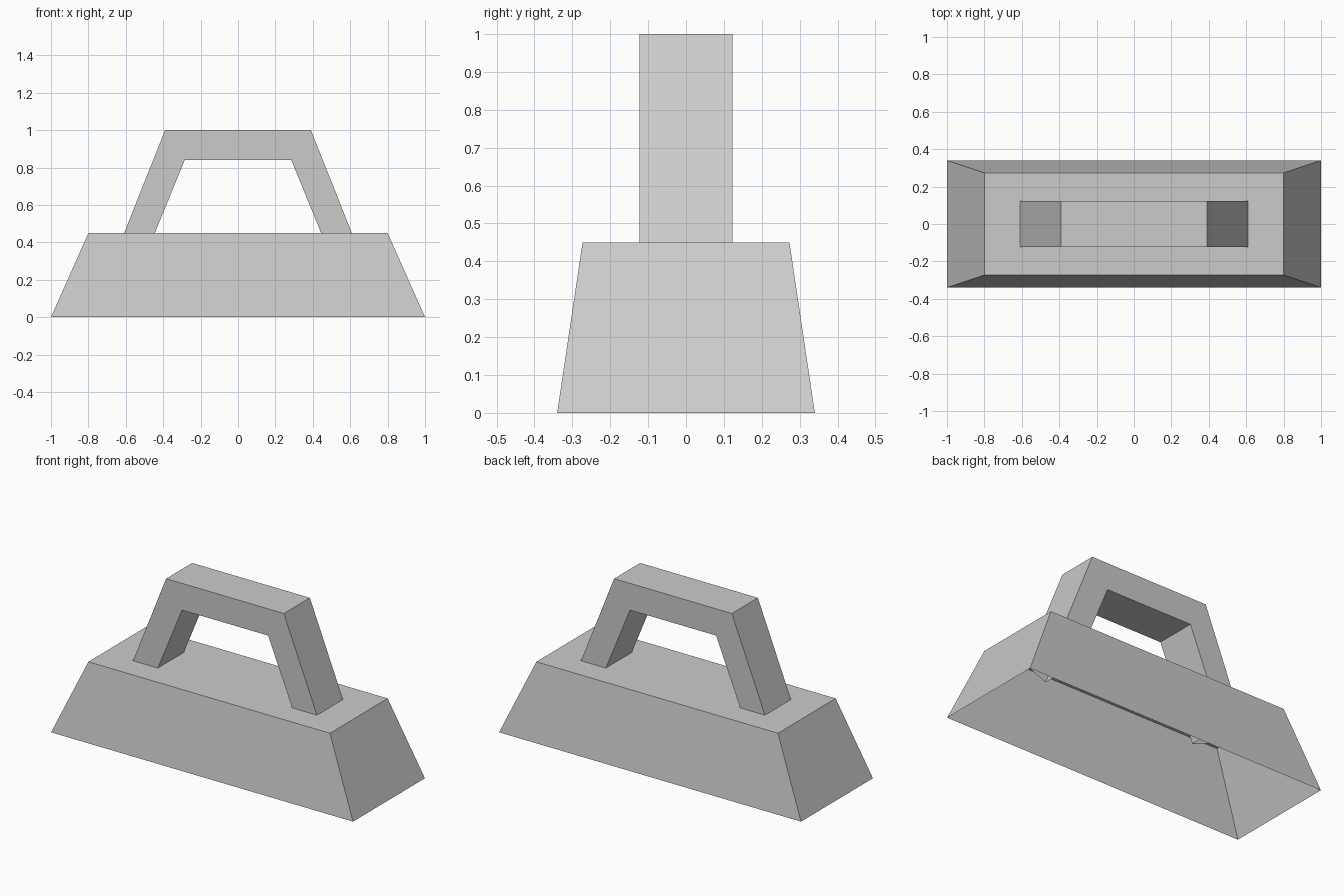
import bpy
import bmesh

cube = bpy.data.objects.get("Cube")
if cube:
    bpy.data.objects.remove(cube, do_unlink=True)

GREY = (0.6, 0.6, 0.6, 1.0)
grey = bpy.data.materials.new("plain_grey")
grey.use_nodes = True
grey.diffuse_color = GREY
grey.node_tree.nodes["Principled BSDF"].inputs["Base Color"].default_value = GREY


def add_object(name, bm):
    bmesh.ops.recalc_face_normals(bm, faces=bm.faces)
    mesh = bpy.data.meshes.new(name)
    bm.to_mesh(mesh)
    bm.free()
    mesh.materials.append(grey)
    obj = bpy.data.objects.new(name, mesh)
    bpy.context.collection.objects.link(obj)
    return obj


def rectangle(bm, x, y, z):
    return [bm.verts.new((sx * x, sy * y, z))
            for sx, sy in ((-1, -1), (1, -1), (1, 1), (-1, 1))]


# Tapered base: a thin shell, open underneath
bm = bmesh.new()
rim = rectangle(bm, 1.0, 0.34, 0.0)
top = rectangle(bm, 0.8, 0.273, 0.45)
bm.faces.new(top)
for i in range(4):
    j = (i + 1) % 4
    bm.faces.new((rim[i], rim[j], top[j], top[i]))
add_object("base", bm)

# Handle: rectangular tube swept along an arch, its open ends sunk into the base
outer = [(0.645, 0.36), (0.39, 1.0)]
inner = [(0.505, 0.303), (0.285, 0.84)]
half_depth = 0.123

bm = bmesh.new()
sections = []
for side in (1, -1):
    for k in ((0, 1) if side == 1 else (1, 0)):
        corners = ((outer[k], -1), (outer[k], 1), (inner[k], 1), (inner[k], -1))
        sections.append([bm.verts.new((side * x, d * half_depth, z))
                         for (x, z), d in corners])
for a, b in zip(sections, sections[1:]):
    for i in range(4):
        j = (i + 1) % 4
        bm.faces.new((a[i], a[j], b[j], b[i]))
add_object("handle", bm)
